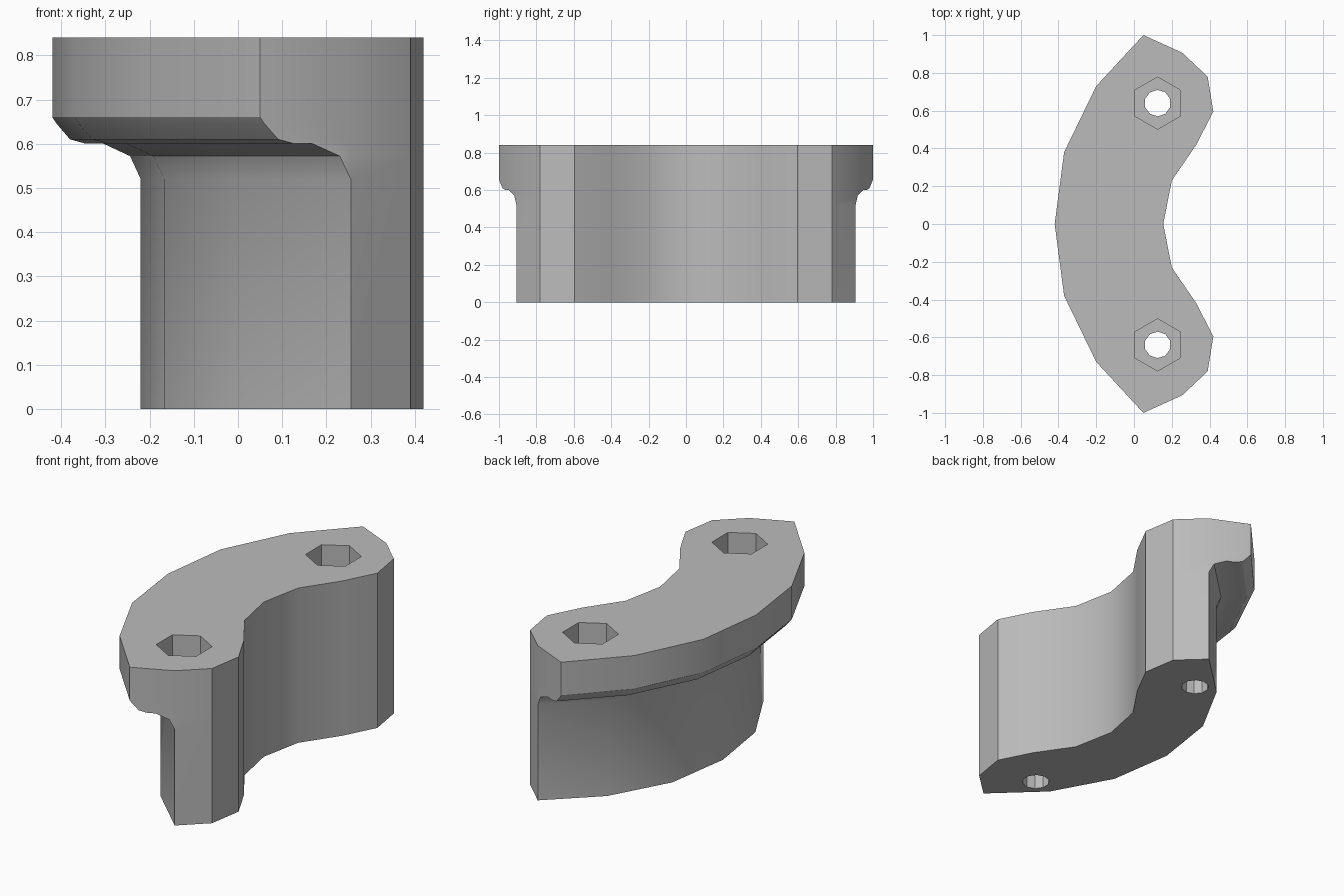
import bpy, bmesh, math
from mathutils import Matrix, Vector

cube = bpy.data.objects.get("Cube")
if cube:
    bpy.data.objects.remove(cube, do_unlink=True)

grey = bpy.data.materials.new("plain grey")
grey.use_nodes = True
COLOUR = (0.5, 0.5, 0.5, 1)
grey.diffuse_color = COLOUR
grey.node_tree.nodes["Principled BSDF"].inputs["Base Color"].default_value = COLOUR

HEIGHT = 0.84
HOLE_X, HOLE_Y = 0.125, 0.64

# Half outlines (y >= 0): wide lip, narrow body below it, shared inner edge
lip = [(-0.42, 0), (-0.37, 0.38), (-0.20, 0.73), (0.05, 1.0)]
body = [(-0.22, 0), (-0.167, 0.355), (0.005, 0.67), (0.255, 0.907)]
inner = [(0.255, 0.907), (0.39, 0.78), (0.42, 0.595), (0.33, 0.42),
         (0.20, 0.23), (0.155, 0)]

# Height and blend from lip (0) to body (1), following the rounded underside
section = [(HEIGHT, 0), (0.66, 0), (0.645, 0.05), (0.61, 0.2), (0.6, 0.38),
           (0.6, 0.58), (0.572, 0.88), (0.52, 1), (0, 1)]


def ring_points(z, blend):
    outer = [Vector(a).lerp(Vector(b), blend) for a, b in zip(lip, body)]
    half = outer + [Vector(p) for p in inner]
    mirrored = [Vector((p.x, -p.y)) for p in reversed(half[1:-1])]
    return [(p.x, p.y, z) for p in half + mirrored]


def make_object(name, bm):
    bmesh.ops.recalc_face_normals(bm, faces=bm.faces)
    mesh = bpy.data.meshes.new(name)
    bm.to_mesh(mesh)
    bm.free()
    mesh.materials.append(grey)
    obj = bpy.data.objects.new(name, mesh)
    bpy.context.collection.objects.link(obj)
    return obj


def make_cutter(name, sides, radius, low, high, y):
    bm = bmesh.new()
    place = Matrix.Translation((HOLE_X, y, (low + high) / 2))
    turn = Matrix.Rotation(math.pi / 2, 4, 'Z')
    bmesh.ops.create_cone(bm, cap_ends=True, segments=sides, radius1=radius,
                          radius2=radius, depth=high - low,
                          matrix=place @ turn)
    # Keep a corner pointing along y
    if not any(abs(v.co.x - HOLE_X) < 1e-4 for v in bm.verts):
        bmesh.ops.rotate(bm, verts=bm.verts, cent=(HOLE_X, y, 0),
                         matrix=Matrix.Rotation(math.pi / sides, 3, 'Z'))
    cutter = make_object(name, bm)
    cutter.hide_render = True
    return cutter


# Curved bracket, lofted through the section
bm = bmesh.new()
rings = [[bm.verts.new(p) for p in ring_points(*step)] for step in section]
count = len(rings[0])
for upper, lower in zip(rings, rings[1:]):
    for i in range(count):
        j = (i + 1) % count
        bm.faces.new((upper[i], upper[j], lower[j], lower[i]))
bm.faces.new(rings[0])
bm.faces.new(rings[-1])
bmesh.ops.remove_doubles(bm, verts=bm.verts, dist=0.0005)
bracket = make_object("curved_bracket", bm)

# Bolt holes with hexagonal nut pockets
bpy.context.view_layer.objects.active = bracket
bracket.select_set(True)
for y in (-HOLE_Y, HOLE_Y):
    for name, sides, radius, low in (("nut_pocket_cutter", 6, 0.138, 0.58),
                                     ("bolt_hole_cutter", 10, 0.07, -0.1)):
        cutter = make_cutter(name, sides, radius, low, HEIGHT + 0.1, y)
        cut = bracket.modifiers.new(name, 'BOOLEAN')
        cut.operation = 'DIFFERENCE'
        cut.solver = 'EXACT'
        cut.object = cutter
        bpy.ops.object.modifier_apply(modifier=cut.name)
        bpy.data.objects.remove(cutter, do_unlink=True)

bpy.ops.object.shade_smooth_by_angle(angle=math.radians(32))
